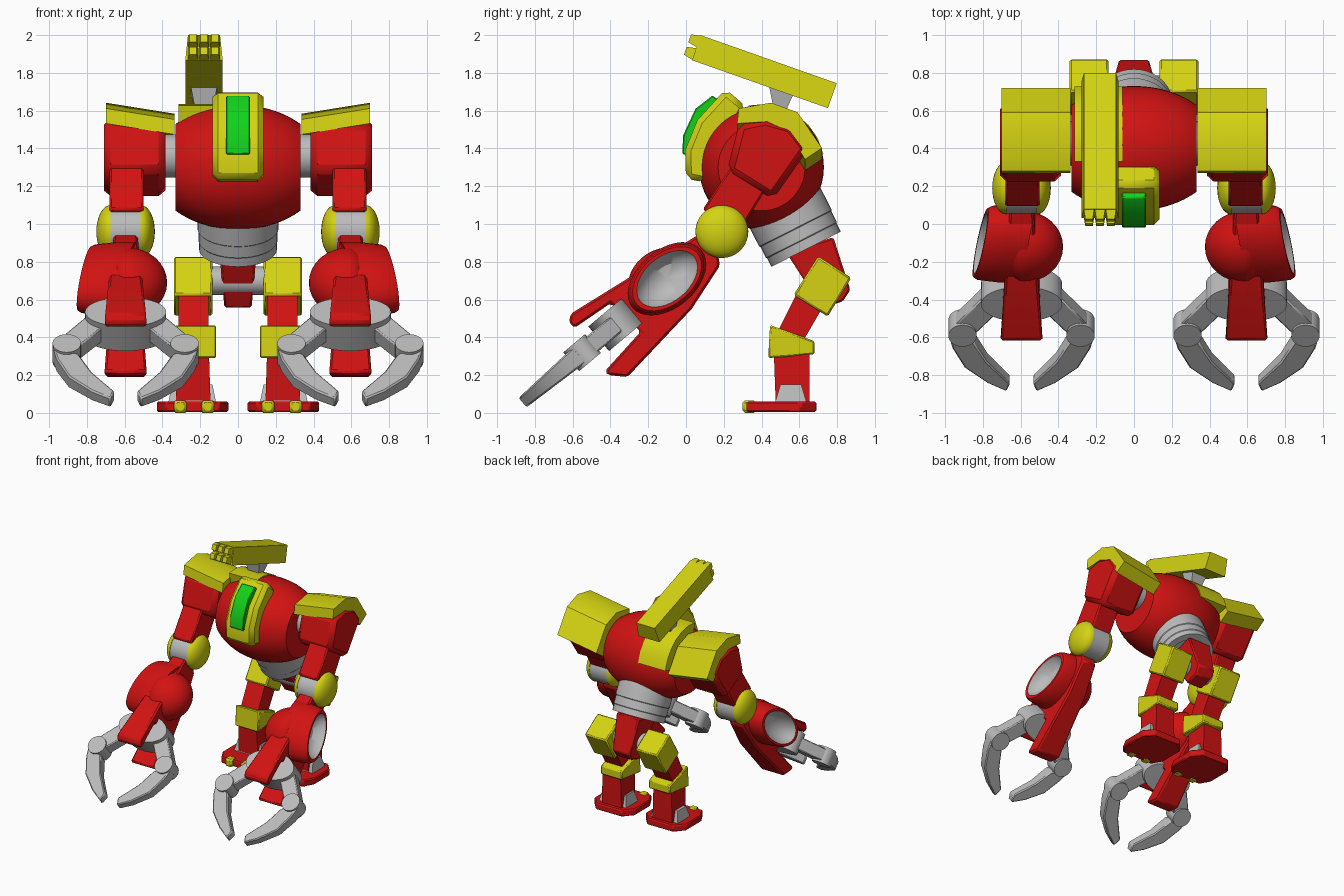
import bpy, bmesh, math
from mathutils import Matrix, Vector

cube = bpy.data.objects.get("Cube")
if cube:
    bpy.data.objects.remove(cube, do_unlink=True)


def material(name, rgb):
    m = bpy.data.materials.new(name)
    m.use_nodes = True
    m.diffuse_color = (*rgb, 1)
    m.node_tree.nodes["Principled BSDF"].inputs["Base Color"].default_value = (*rgb, 1)
    return m


RED = material("red_paint", (.64, .006, .006))
YELLOW = material("yellow_paint", (.66, .65, .006))
GRAY = material("gray_metal", (.5, .5, .5))
GREEN = material("green_glass", (.006, .64, .01))
X, Y, Z = Vector((1, 0, 0)), Vector((0, 1, 0)), Vector((0, 0, 1))


def frame(origin=(0, 0, 0), ax=X, ay=Y, az=Z):
    """Matrix that maps the local axes to the given directions."""
    m = Matrix((ax, ay, az)).transposed().to_4x4()
    m.translation = origin
    return m


def finish(name, bm, mats, matrix, bevel=0):
    bm.transform(matrix)
    bmesh.ops.recalc_face_normals(bm, faces=bm.faces)
    for e in bm.edges:
        e.smooth = len(e.link_faces) == 2 and e.calc_face_angle(0) < math.radians(32)
    for f in bm.faces:
        f.smooth = True
    mesh = bpy.data.meshes.new(name)
    bm.to_mesh(mesh)
    bm.free()
    for m in mats:
        mesh.materials.append(m)
    ob = bpy.data.objects.new(name, mesh)
    bpy.context.collection.objects.link(ob)
    if bevel:
        mod = ob.modifiers.new("bevel", "BEVEL")
        mod.width, mod.segments = bevel, 1
        mod.limit_method, mod.angle_limit = "ANGLE", math.radians(35)
    return ob


def prism(name, pts, x0, x1, mat, matrix=frame(), taper=None, bevel=0):
    """Outline in local y, z, extruded along local x; taper scales the width."""
    bm = bmesh.new()
    mid, half = (x0 + x1) / 2, (x1 - x0) / 2
    sides = []
    for s in (-1, 1):
        sides.append([bm.verts.new((mid + s * half * (taper(y, z) if taper else 1), y, z))
                      for y, z in pts])
        bm.faces.new(sides[-1])
    a, b = sides
    for i in range(len(pts)):
        bm.faces.new((a[i - 1], a[i], b[i], b[i - 1]))
    return finish(name, bm, [mat], matrix, bevel)


def lathe(name, profile, mats, matrix, scale=(1, 1), shear=0, split=None, n=36):
    """Profile of (radius, x) turned about local x; segments from split on use mats[1]."""
    bm = bmesh.new()
    rings = []
    for r, x in profile:
        ring = []
        for i in range(n):
            t = math.tau * i / n
            y, z = r * scale[0] * math.cos(t), r * scale[1] * math.sin(t)
            ring.append(bm.verts.new((x + shear * y, y, z)))
        rings.append(ring)
    for k in range(len(rings) - 1):
        a, b = rings[k], rings[k + 1]
        for i in range(n):
            f = bm.faces.new((a[i - 1], a[i], b[i], b[i - 1]))
            f.material_index = int(split is not None and k >= split)
    for ring, (r, x) in ((rings[0], profile[0]), (rings[-1], profile[-1])):
        if r > 0:
            bm.faces.new(ring)
    bmesh.ops.remove_doubles(bm, verts=bm.verts, dist=1e-5)
    return finish(name, bm, mats, matrix)


def dome(r, x0, depth, steps=8):
    """Quarter-ellipse profile from rim to pole."""
    return [(r * math.cos(k * math.pi / 2 / steps), x0 + depth * math.sin(k * math.pi / 2 / steps))
            for k in range(steps + 1)]


# Torso: a wide ball with flat sides
xs = [.33 * k / 10 for k in range(-10, 11)]
lathe("torso", [(.33 * math.sqrt(1 - (x / .46) ** 2), x) for x in xs], [RED],
      frame((0, .4, 1.3)), n=48)

# Waist: stepped drum leaning back
down = Vector((0, .45, -.89)).normalized()
waist = [(.215, -.1), (.215, .12), (.21, .125), (.21, .19), (.206, .195), (.206, .245),
         (.15, .245), (.15, .22), (0, .22)]
lathe("waist", waist, [GRAY], frame((0, .525, 1.085), down, X, down.cross(X)))

# Pelvis wedge and hip axle
prism("pelvis", [(.53, .85), (.78, .93), (.87, .65), (.83, .59), (.72, .555)], -.1, .1, RED,
      taper=lambda y, z: .72 + .28 * (z - .56) / .3, bevel=.01)
lathe("hip_axle", [(.075, -.16), (.075, .16)], [GRAY], frame((0, .71, .7)))

# Cockpit
prism("cockpit_frame", [(0, 1.24), (-.005, 1.39), (.06, 1.55), (.21, 1.715), (.32, 1.62),
                        (.2, 1.4), (.1, 1.22)], -.135, .135, YELLOW, bevel=.03)
prism("cockpit_window", [(.03, 1.36), (-.02, 1.37), (-.015, 1.47), (.05, 1.61), (.14, 1.68),
                         (.2, 1.64)], -.063, .063, GREEN, bevel=.006)

# Launcher strap over the back, mount and launcher
arc = [math.radians(a) for a in range(12, 103, 15)]
strap = [(.4 + r * math.cos(a), 1.3 + r * math.sin(a))
         for r, line in ((.335, arc), (.2, arc[::-1])) for a in line]
prism("launcher_strap", strap, -.315, -.06, YELLOW)
prism("launcher_mount", [(.44, 1.73), (.57, 1.69), (.52, 1.58), (.47, 1.58)], -.25, -.11, GRAY,
      taper=lambda y, z: 1 if z > 1.6 else .6)
along = Vector((0, .943, -.333))
box_frame = frame((-.18, .008, 1.95), X, Vector((0, .333, .943)), along)
prism("launcher_box", [(-.07, .05), (.07, .05), (.07, .813), (-.07, .813)], -.1, .1, YELLOW,
      box_frame, taper=lambda y, z: .92 - y)
for row in (-.035, .035):
    for col in (-.058, 0, .058):
        prism("launcher_tube", [(row - .033, .055), (row + .033, .055), (row + .022, 0),
                                (row - .022, 0)], col - .028, col + .028, YELLOW, box_frame,
              taper=lambda y, z: 1 if z else .7)

d = Vector((0, -.766, -.643))   # forearm direction
up = Vector((0, -.643, .766))   # forearm top direction

for s, side in ((1, "left_"), (-1, "right_")):
    sx = X * s
    mirror = frame(ax=sx)

    # Shoulder and upper arm
    lathe(side + "shoulder_axle", [(.115, .28), (.115, .45)], [GRAY], frame((0, .43, 1.36), sx))
    prism(side + "shoulder_block", [(.217, 1.28), (.46, 1.13), (.65, 1.4), (.56, 1.52),
                                    (.42, 1.56), (.28, 1.53)], .385, .71, RED, mirror, bevel=.035)
    pad = [(.28, 1.61), (.45, 1.64), (.59, 1.59), (.72, 1.4), (.63, 1.34), (.54, 1.49),
           (.43, 1.54), (.27, 1.53)]
    prism(side + "shoulder_pad", pad, .335, .7, YELLOW,
          frame((0, 0, -.11), Vector((s, 0, .16))))
    prism(side + "upper_arm", [(.25, 1.32), (.09, 1.08), (.19, .97), (.31, 1), (.42, 1.18)],
          .5, .68, RED, mirror, bevel=.01)

    # Elbow drum with domed caps
    elbow = frame((.595 * s, .19, .96), sx)
    lathe(side + "elbow_drum", [(.135, -.085), (.135, .085)], [GRAY], elbow)
    for e in (-1, 1):
        lathe(side + "elbow_cap", dome(.14, .08, .075), [YELLOW],
              frame((.595 * s, .19, .96), X * e))

    # Forearm fork that widens towards its two prongs
    fork = [(.06, .94), (-.61, .525), (-.62, .48), (-.59, .45), (-.4, .58), (-.24, .43),
            (-.43, .22), (-.41, .2), (-.31, .19), (.03, .55), (.18, .78), (.15, .95)]

    def widen(y, z):
        return .55 + .5 * ((Vector((0, y - .19, z - .96))).dot(d)) / .92
    prism(side + "forearm", fork, .49, .7, RED, mirror, taper=widen, bevel=.012)

    # Round inner bulge and dished outer cup
    ball = dome(.2, 0, -.21)[::-1] + dome(.2, 0, .12)[1:]
    lathe(side + "forearm_bulge", ball, [RED], frame((.585 * s, -.12, .69), sx, d, up),
          scale=(1, .87))
    cup = [(.24, .58), (.24, .68), (.225, .79), (.21, .812), (.185, .812), (.16, .77),
           (.1, .73), (0, .715)]
    lathe(side + "forearm_cup", cup, [RED, GRAY], frame((0, -.1, .71), sx, d, up),
          scale=(1, .64), shear=.2, split=4)

    # Claw: hub, two links, two hinges, two fingers
    hub = Vector((.595 * s, -.37, .47))
    lathe(side + "claw_hub", [(.215, -.085), (.215, .085)], [GRAY], frame(hub, up, X, d),
          scale=(1, .56))
    for f in (-1, 1):
        claw = frame(hub, up, X * f, d)
        prism(side + "claw_link", [(.1, .06), (.2, -.02), (.37, .2), (.27, .27)], -.05, .05,
              GRAY, claw, bevel=.008)
        lathe(side + "claw_hinge", [(.075, -.065), (.075, .065)], [GRAY],
              frame(hub + X * f * .312 + d * .235, up, X, d), n=24)
        finger = [(.385, .25), (.365, .34), (.3, .48), (.18, .59), (.08, .65), (.06, .59),
                  (.18, .44), (.25, .3)]
        prism(side + "claw_finger", finger, -.05, .05, GRAY, claw,
              taper=lambda y, z: 1.3 - z, bevel=.008)

    # Leg
    prism(side + "hip_block", [(.7, .83), (.875, .715), (.75, .51), (.57, .625)], .135, .34,
          YELLOW, mirror, bevel=.01)
    prism(side + "thigh", [(.6, .66), (.48, .42), (.62, .38), (.73, .57)], .155, .315, RED, mirror)
    prism(side + "knee_guard", [(.445, .465), (.68, .38), (.68, .31), (.435, .29)], .115, .335,
          YELLOW, mirror, taper=lambda y, z: 1 if y < .5 else .9, bevel=.008)
    prism(side + "shin", [(.465, .32), (.655, .33), (.655, .05), (.475, .05)], .145, .33, RED,
          mirror, taper=lambda y, z: 1 if z < .1 else .9)
    prism(side + "ankle", [(.5, .15), (.61, .15), (.64, .05), (.47, .05)], .115, .37, GRAY,
          mirror, taper=lambda y, z: 1 if z < .1 else .84)

    # Foot and toes
    plan = frame((.24 * s, .5, 0), Z, sx, Y)
    sole = [(-.14, -.18), (.14, -.18), (.19, -.09), (.19, .11), (.12, .19), (-.12, .19),
            (-.19, .11), (-.19, -.09)]
    prism(side + "foot", sole, .005, .06, RED, plan, bevel=.008)
    for toe in (-.08, .065):
        prism(side + "toe", [(toe - .03, -.2), (toe + .03, -.2), (toe + .04, -.13),
                             (toe - .04, -.13)], 0, .066, YELLOW, plan, bevel=.012)
